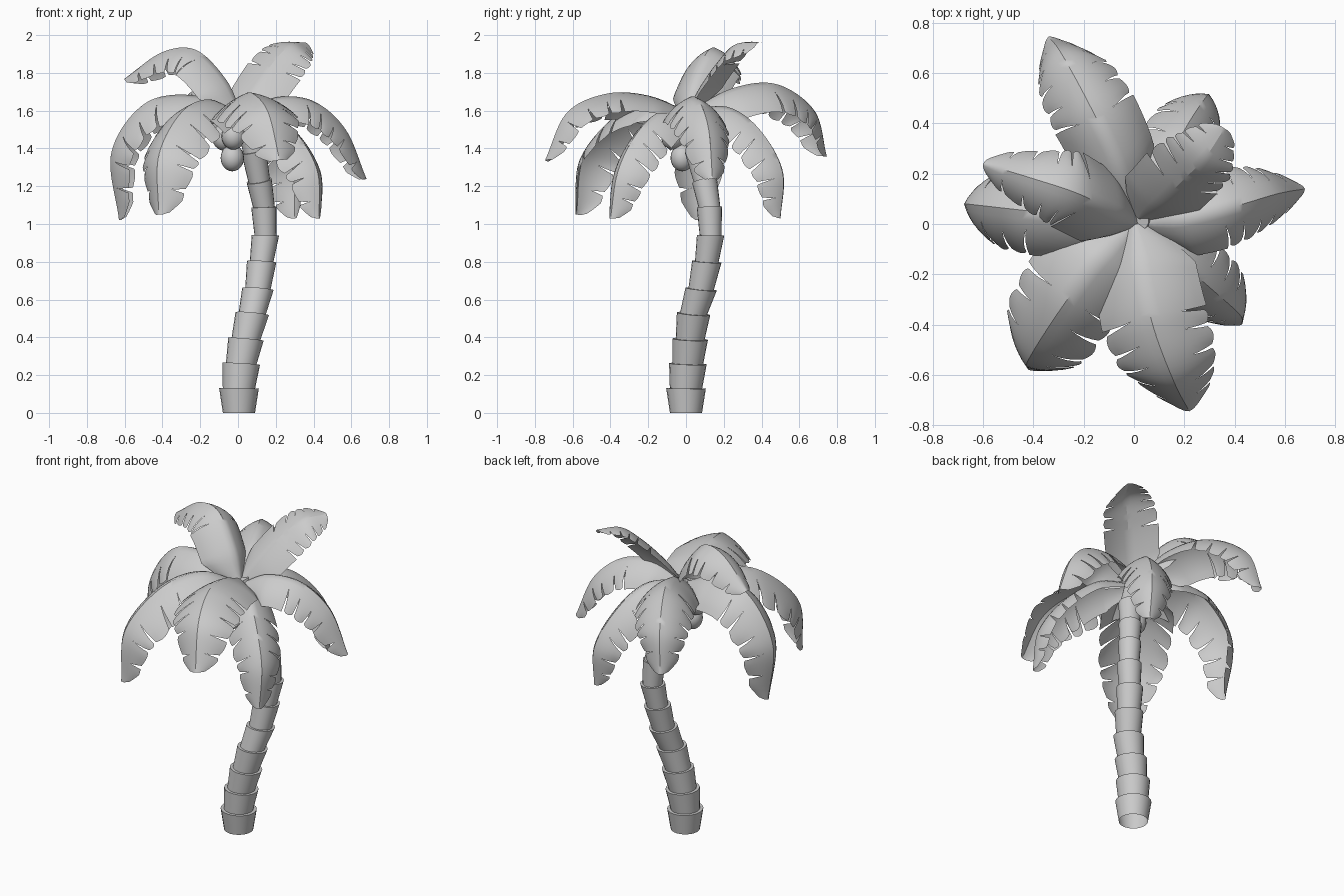
import bpy, bmesh, math, random
from mathutils import Vector, Matrix

if "Cube" in bpy.data.objects:
    bpy.data.objects.remove(bpy.data.objects["Cube"])

random.seed(4)


def finish(bm, name, angle=40):
    me = bpy.data.meshes.new(name)
    bm.to_mesh(me)
    bm.free()
    ob = bpy.data.objects.new(name, me)
    bpy.context.collection.objects.link(ob)
    bpy.ops.object.select_all(action='DESELECT')
    bpy.context.view_layer.objects.active = ob
    ob.select_set(True)
    bpy.ops.object.shade_smooth_by_angle(angle=math.radians(angle))
    return ob


def lerp_table(table, t):
    for (a, x), (b, y) in zip(table, table[1:]):
        if t <= b:
            return x + (y - x) * (t - a) / (b - a)
    return table[-1][1]


def spline(pts, t):
    """Catmull-Rom curve through pts, t in 0..1"""
    p = [2 * pts[0] - pts[1]] + pts + [2 * pts[-1] - pts[-2]]
    f = max(0, min(t, 1)) * (len(pts) - 1)
    i = min(int(f), len(pts) - 2)
    u = f - i
    a, b, c, d = p[i:i + 4]
    return 0.5 * (2 * b + (c - a) * u + (2 * a - 5 * b + 4 * c - d) * u**2
                  + (3 * b - a - 3 * c + d) * u**3)


# Trunk: stacked cups, each wider at its top
path = [(.005, 0, 0), (.005, 0, .13), (.017, .01, .26), (.042, .022, .39), (.075, .04, .525),
        (.105, .08, .655), (.125, .11, .8), (.145, .13, .94), (.137, .124, 1.09),
        (.112, .098, 1.23), (.083, .06, 1.39), (.02, .015, 1.6)]
path = [Vector(p) for p in path]
bm = bmesh.new()
n = len(path) - 1
for i in range(n):
    a, b = path[i], path[i + 1]
    top = .105 - .038 * min(1, i / 7)
    low = .085 if i == 0 else top * .86
    if i == n - 1:
        low, top = .058, .04
    rings = []
    for k, (c, r) in enumerate(((a, low), (b, top))):
        ax = (path[min(i + k + 1, n)] - path[max(i + k - 1, 0)]).normalized()
        if i + k < 9:
            ax = ax + Vector((0, 0, 1.5))
        if i + k == 0:
            ax = Vector((0, 0, 1))
        q = Vector((0, 0, 1)).rotation_difference(ax)
        rings.append([bm.verts.new(c + q @ Vector((r * math.cos(j * math.tau / 20),
                      r * math.sin(j * math.tau / 20), 0))) for j in range(20)])
    for j in range(20):
        m = (j + 1) % 20
        bm.faces.new((rings[0][j], rings[0][m], rings[1][m], rings[1][j]))
    bm.faces.new(rings[1])
finish(bm, "trunk")

# Coconuts
for i, c in enumerate([(-.03, -.02, 1.35), (-.025, -.07, 1.465), (-.075, .0, 1.46)]):
    bm = bmesh.new()
    bmesh.ops.create_uvsphere(bm, u_segments=20, v_segments=12, radius=.062,
                              matrix=Matrix.Translation(c) @ Matrix.Diagonal((1, 1, 1.15, 1)))
    finish(bm, f"coconut_{i + 1}")

# Fronds: folded leaf blades along a drooping midrib, split into leaflets
WIDTH = [(0, .04), (.07, .15), (.16, .225), (.4, .235), (.6, .22), (.8, .175), (.93, .12), (1, .045)]


def frond(name, pts, scale=1.0, droop=42, roll=0):
    pts = [Vector(p) for p in pts]
    out = pts[-1] - pts[0]
    out.z = 0
    flat = out.normalized().cross(Vector((0, 0, 1)))
    bm = bmesh.new()

    def point(t, s, sgn, trim):
        w = lerp_table(WIDTH, t) * scale * s * trim
        tt = min(1, t + .07 * s * math.sin(math.pi * min(1, t)))
        tan = (spline(pts, min(1, tt + .02)) - spline(pts, tt - .02)).normalized()
        side = (flat - tan * flat.dot(tan)).normalized()
        up = side.cross(tan).normalized()
        ang = math.radians(droop) * (.5 + .5 * s) + math.radians(roll) * sgn
        return spline(pts, tt) + side * sgn * w * math.cos(ang) - up * w * math.sin(ang)

    for sgn in (-1, 1):
        cuts = [0, .42] + [.42 + .58 * (k + random.uniform(-.2, .2)) / 5 for k in range(1, 5)] + [1]
        for k in range(len(cuts) - 1):
            ta, tb = cuts[k], cuts[k + 1]
            cols = 12 if k == 0 else 5
            s0 = random.uniform(.4, .6)
            grid = []
            for j in range(7):
                s = j / 6
                row = []
                for c in range(cols + 1):
                    u = c / cols
                    g = .18 * max(0, s - s0) / (1 - s0)
                    trim = 1
                    if k == 0:
                        v = u * (1 - g * .2)
                    else:
                        v = .5 + (u - .5) * (1 - g)
                        trim = 1 - .06 * s * abs(2 * u - 1) ** 2
                    row.append(bm.verts.new(point(ta + (tb - ta) * v, s, sgn, trim
                                                  if s > s0 else 1)))
                grid.append(row)
            for j in range(6):
                for c in range(cols):
                    q = [grid[j][c], grid[j][c + 1], grid[j + 1][c + 1], grid[j + 1][c]]
                    bm.faces.new(q if sgn < 0 else q[::-1])
    bmesh.ops.remove_doubles(bm, verts=bm.verts, dist=.0008)
    finish(bm, name, 85)


frond("frond_back", [(0, .02, 1.6), (-.07, .25, 1.72), (-.18, .48, 1.74), (-.29, .68, 1.6), (-.34, .745, 1.36)])
frond("frond_upper_left", [(.02, 0, 1.58), (-.06, .04, 1.76), (-.22, .12, 1.92), (-.4, .18, 1.91), (-.6, .24, 1.77)], .92)
frond("frond_left", [(0, 0, 1.58), (-.22, .03, 1.68), (-.49, .06, 1.64), (-.67, .08, 1.38), (-.63, .07, 1.02)])
frond("frond_front_left", [(0, 0, 1.58), (-.15, -.15, 1.66), (-.3, -.35, 1.59), (-.42, -.54, 1.36), (-.42, -.58, 1.05)], 1.1, 34)
frond("frond_front", [(0, 0, 1.6), (.03, -.2, 1.68), (.08, -.42, 1.69), (.16, -.63, 1.59), (.22, -.745, 1.34)], 1.06, 30, 6)
frond("frond_front_right", [(.02, 0, 1.58), (.16, -.13, 1.6), (.31, -.26, 1.48), (.42, -.36, 1.28), (.43, -.4, 1.03)], .85)
frond("frond_right", [(.03, 0, 1.58), (.2, .02, 1.67), (.4, .07, 1.65), (.57, .12, 1.5), (.68, .14, 1.24)], .9)
frond("frond_upper_right", [(.02, .02, 1.6), (.1, .08, 1.73), (.19, .17, 1.86), (.28, .26, 1.95), (.36, .38, 1.96)], .76, 20, 20)
frond("frond_back_right", [(.02, .02, 1.6), (.12, .22, 1.62), (.21, .39, 1.5), (.29, .51, 1.28), (.3, .5, 1.03)], .85)
